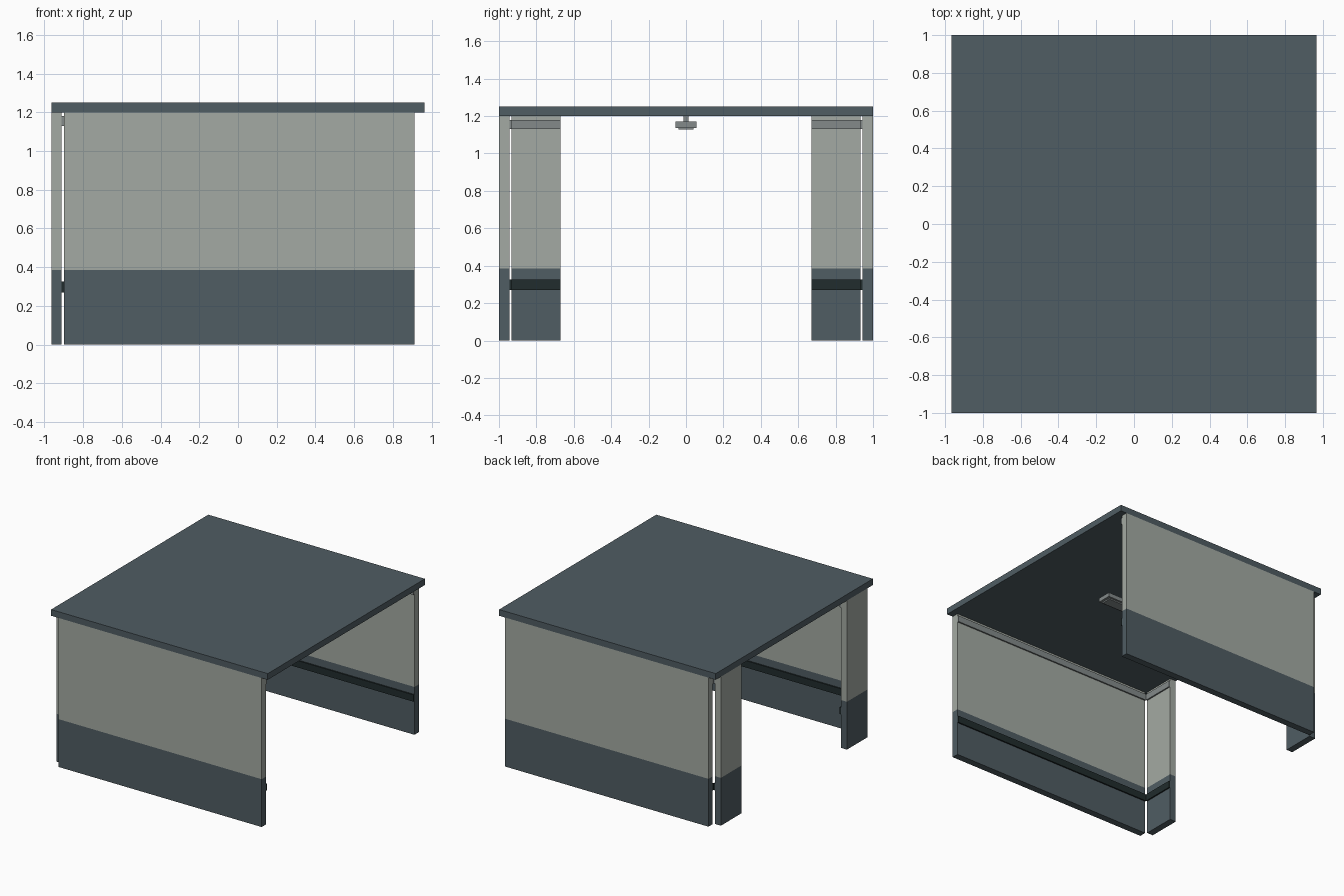
import bpy
import bmesh
from mathutils import Vector

cube = bpy.data.objects.get("Cube")
if cube:
    bpy.data.objects.remove(cube, do_unlink=True)


def material(name, rgb):
    mat = bpy.data.materials.new(name)
    mat.use_nodes = True
    colour = (*rgb, 1)
    mat.diffuse_color = colour
    mat.node_tree.nodes["Principled BSDF"].inputs["Base Color"].default_value = colour
    return mat


slate = material("slate grey", (0.08, 0.109, 0.125))
panel = material("pale grey", (0.371, 0.402, 0.366))
dark = material("near black", (0.015, 0.025, 0.026))
metal = material("mid grey", (0.227, 0.254, 0.254))


def box(name, low, high, *mats, split=None):
    """Box between two corners; split cuts it at a height into two colours."""
    low, high = Vector(low), Vector(high)
    bm = bmesh.new()
    bmesh.ops.create_cube(bm, size=1)
    bmesh.ops.scale(bm, vec=high - low, verts=bm.verts)
    bmesh.ops.translate(bm, vec=(low + high) / 2, verts=bm.verts)
    if split:
        bmesh.ops.bisect_plane(bm, geom=bm.verts[:] + bm.edges[:] + bm.faces[:],
                               plane_co=(0, 0, split), plane_no=(0, 0, 1))
        for face in bm.faces:
            face.material_index = int(face.calc_center_median().z > split)
    mesh = bpy.data.meshes.new(name)
    bm.to_mesh(mesh)
    bm.free()
    for mat in mats:
        mesh.materials.append(mat)
    obj = bpy.data.objects.new(name, mesh)
    bpy.context.collection.objects.link(obj)
    return obj


def mirrored_box(name, low, high, *mats, split=None):
    """A box at the front and its mirror image at the back."""
    box("front_" + name, low, high, *mats, split=split)
    (x0, y0, z0), (x1, y1, z1) = low, high
    box("back_" + name, (x0, -y1, z0), (x1, -y0, z1), *mats, split=split)


ROOF_Z = 1.2
WAINSCOT = 0.385
X_END, X_IN, X_OPEN = -0.965, -0.911, 0.911   # closed end, its inner face, open end
Y_OUT, Y_IN, Y_DOOR = -1, -0.945, -0.67       # outer face, inner face, opening edge
RAIL = 0.011

# Roof slab
box("roof", (X_END, Y_OUT, ROOF_Z), (-X_END, -Y_OUT, 1.25), slate)

# Long walls and the short returns beside the end opening
mirrored_box("long_wall", (X_IN + RAIL, Y_OUT, 0), (X_OPEN, Y_IN, ROOF_Z),
             slate, panel, split=WAINSCOT)
mirrored_box("return_wall", (X_END, Y_IN + RAIL, 0), (X_IN, Y_DOOR, ROOF_Z),
             slate, panel, split=WAINSCOT)

# Bumper rails and top trims on the inner faces
for part, z0, z1, mat in (("bumper_rail", 0.27, 0.325, dark),
                          ("top_trim", 1.13, 1.18, metal)):
    mirrored_box("long_" + part, (X_IN + RAIL, Y_IN, z0), (X_OPEN, Y_IN + RAIL, z1), mat)
    mirrored_box("return_" + part, (X_IN, Y_IN + RAIL, z0), (X_IN + RAIL, Y_DOOR, z1), mat)

# Hanging ceiling lamp
box("lamp_housing", (-0.29, -0.056, 1.137), (0.29, 0.056, 1.17), metal)
box("lamp_diffuser", (-0.27, -0.04, 1.127), (0.27, 0.04, 1.137), metal)
for side, x in (("left", 0.2), ("right", -0.2)):
    box(side + "_lamp_stem", (x - 0.014, -0.014, 1.17), (x + 0.014, 0.014, ROOF_Z), metal)
